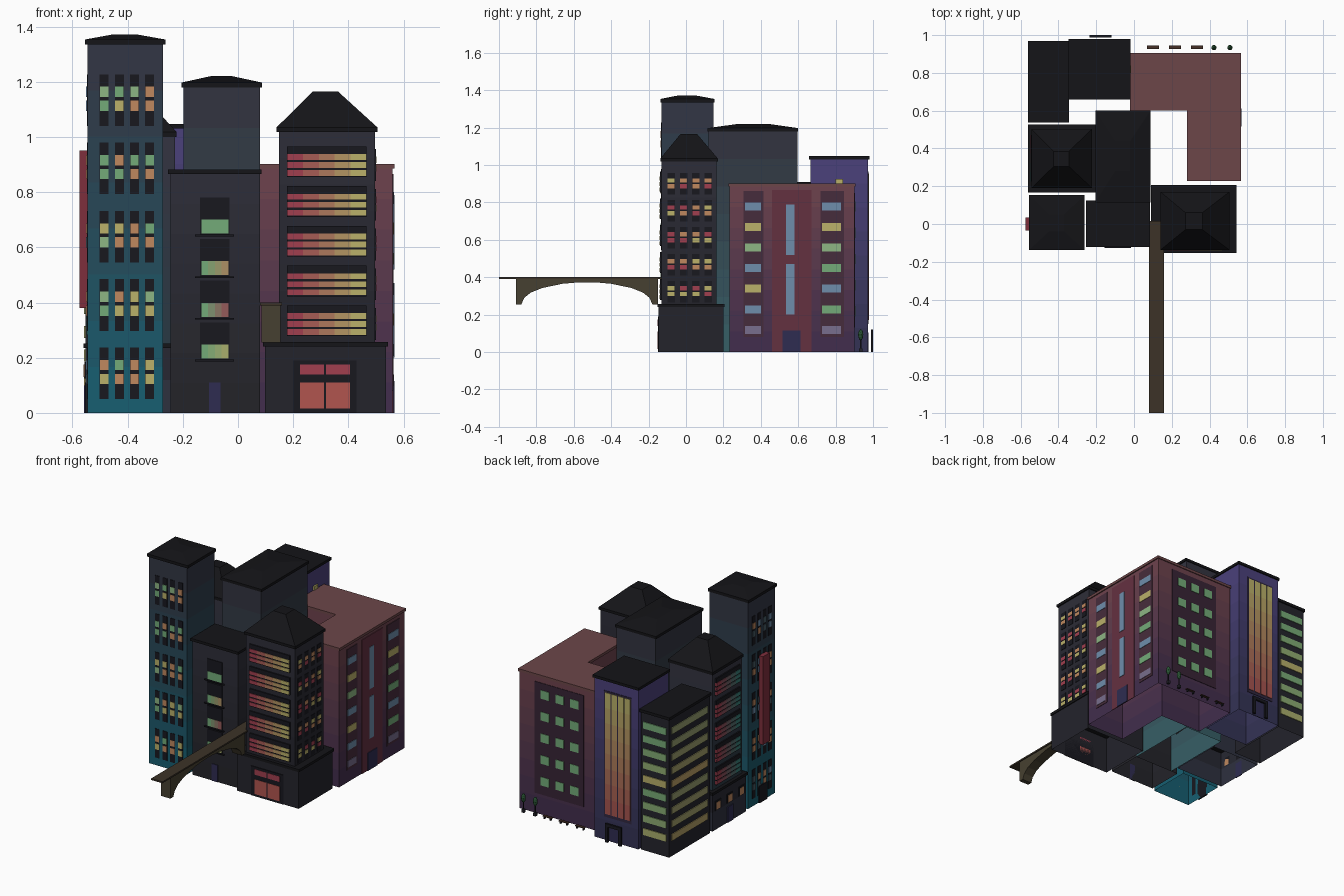
import bpy, bmesh, random
from mathutils import Matrix, Vector

if "Cube" in bpy.data.objects:
    bpy.data.objects.remove(bpy.data.objects["Cube"])

random.seed(4)
mats = {}


def mat(c):
    c = tuple(int(v) for v in c)
    if c not in mats:
        m = bpy.data.materials.new("colour_%d_%d_%d" % c)
        m.diffuse_color = [(v / 255) ** 2.2 for v in c] + [1]
        m.use_nodes = True
        m.node_tree.nodes["Principled BSDF"].inputs["Base Color"].default_value = m.diffuse_color
        mats[c] = m
    return mats[c]


def mix(a, b, t):
    return tuple(p + (q - p) * t for p, q in zip(a, b))


def finish(name, bm, colours):
    me = bpy.data.meshes.new(name)
    bm.to_mesh(me)
    bm.free()
    for c in colours:
        me.materials.append(mat(c))
    ob = bpy.data.objects.new(name, me)
    bpy.context.collection.objects.link(ob)
    return ob


def rect(x0, x1, y0, y1):
    return [(x0, y0), (x1, y0), (x1, y1), (x0, y1)]


def body(name, pts, z0, z1, top, bottom, n=8):
    """Open-bottomed walls, coloured from bottom to top in bands."""
    bm = bmesh.new()
    rings = [[bm.verts.new((x, y, z0 + (z1 - z0) * i / n)) for x, y in pts] for i in range(n + 1)]
    for i in range(n):
        for j in range(len(pts)):
            k = (j + 1) % len(pts)
            f = bm.faces.new((rings[i][j], rings[i][k], rings[i + 1][k], rings[i + 1][j]))
            f.material_index = i
    return finish(name, bm, [mix(bottom, top, (i + .5) / n) for i in range(n)])


def prism(name, pts, z0, z1, colour, top=None):
    """Closed slab; a different top outline gives a hipped roof."""
    bm = bmesh.new()
    a = [bm.verts.new((x, y, z0)) for x, y in pts]
    b = [bm.verts.new((x, y, z1)) for x, y in (top or pts)]
    bm.faces.new(a[::-1])
    bm.faces.new(b)
    for j in range(len(a)):
        k = (j + 1) % len(a)
        bm.faces.new((a[j], a[k], b[k], b[j]))
    return finish(name, bm, [colour])


def boxes(name, items):
    """One object from (low corner, high corner, colour) boxes."""
    bm, cols = bmesh.new(), []
    for lo, hi, c in items:
        c = tuple(int(v) for v in c)
        if c not in cols:
            cols.append(c)
        lo, hi = Vector(lo), Vector(hi)
        m = Matrix.Translation((lo + hi) / 2) @ Matrix.Diagonal((*(hi - lo), 1))
        r = bmesh.ops.create_cube(bm, size=1, matrix=m)
        for f in {f for v in r["verts"] for f in v.link_faces}:
            f.material_index = cols.index(c)
    return finish(name, bm, cols)


def on(face, p, u0, u1, z0, z1, d, c):
    """Thin panel standing d out of the wall at p."""
    q = p + d if face[0] == "+" else p - d
    lo, hi = min(p, q), max(p, q)
    if face[1] == "y":
        return ((u0, lo, z0), (u1, hi, z1), c)
    return ((lo, u0, z0), (hi, u1, z1), c)


ROOF, DARK, GREY, FRAME = (27, 27, 30), (40, 40, 47), (56, 55, 67), (30, 30, 36)
RED, ORANGE, GOLD, GREEN, BLUE = (160, 65, 80), (190, 135, 95), (185, 175, 105), (115, 170, 120), (110, 140, 170)
DOOR = (50, 48, 82)


def slot_windows(face, p, cols, groups, pitch, z0, h, w, palette):
    """Columns of dark slots, each with two lit panes."""
    out = []
    for u in cols:
        for g in range(groups):
            z = z0 + g * pitch
            out.append(on(face, p, u - w / 2, u + w / 2, z, z + h, .003, FRAME))
            for f in (.29, .56):
                c = random.choice(palette)
                out.append(on(face, p, u - w * .45, u + w * .45, z + h * f, z + h * (f + .2), .005, c))
    return out


def strip_windows(face, p, u0, u1, z0, c0, c1):
    """Five bands of three long lit strips, shading from c0 to c1."""
    out, n = [], 5
    for g in range(5):
        z = z0 + g * .144
        out.append(on(face, p, u0, u1, z, z + .112, .008, FRAME))
        for s in range(3):
            for i in range(n):
                a, b = u0 + (u1 - u0) * i / n, u0 + (u1 - u0) * (i + 1) / n
                out.append(on(face, p, a, b, z + .005 + s * .029, z + .026 + s * .029, .011, mix(c0, c1, i / (n - 1))))
    return out


# Front left tower
body("left_tower_walls", rect(-.545, -.272, -.13, .147), 0, 1.335, GREY, (28, 98, 116))
prism("left_tower_eave", rect(-.555, -.263, -.137, .153), 1.335, 1.353, ROOF)
prism("left_tower_roof", rect(-.555, -.263, -.137, .153), 1.353, 1.372, ROOF, rect(-.45, -.37, -.04, .05))
pal = [GREEN, GOLD, ORANGE, (140, 180, 130)]
boxes("left_tower_front_windows", slot_windows("-y", -.13, [-.485, -.43, -.375, -.32], 5, .2475, .05, .187, .033, pal))
boxes("left_tower_side_windows", slot_windows("-x", -.545, [-.077, -.022, .033, .088], 5, .2475, .05, .187, .033, [BLUE, ORANGE, (70, 90, 100)]))
boxes("left_tower_side_panel", [on("-x", -.545, -.035, .035, .38, .95, .03, (125, 50, 62)),
                                on("-x", -.545, -.04, .04, 0, .11, .01, FRAME)])

# Front middle block
body("middle_block_walls", rect(-.245, .08, -.115, .12), 0, .865, (50, 50, 60), (40, 40, 44))
prism("middle_block_roof", rect(-.253, .086, -.122, .125), .865, .882, ROOF)
items = [on("-y", -.115, -.105, -.063, 0, .11, .004, DOOR)]
for i in range(4):
    z = .193 + i * .151
    items += [on("-y", -.115, -.138, -.03, z, z + .135, .004, FRAME),
              on("-y", -.115, -.155, -.015, z - .006, z, .012, FRAME)]
    for j in range(4):
        a = -.133 + j * .0245
        items.append(on("-y", -.115, a, a + .0245, z + .004, z + .055, .006, mix(GREEN, [GOLD, RED, ORANGE, GREEN][i], j / 4)))
boxes("middle_block_windows", items)

# Tall central tower
body("central_tower_walls", rect(-.198, .08, .12, .595), 0, 1.18, (54, 53, 64), (58, 98, 105))
prism("central_tower_eave", rect(-.205, .087, .115, .6), 1.18, 1.197, ROOF)
prism("central_tower_roof", rect(-.205, .087, .115, .6), 1.197, 1.22, ROOF, rect(-.1, -.02, .28, .44))

# Front right tower on its shop base
body("shop_base_walls", rect(.097, .537, -.147, .2), 0, .24, DARK, DARK, 1)
prism("shop_base_ledge", rect(.09, .543, -.153, .207), .24, .257, ROOF)
body("right_tower_walls", rect(.148, .497, -.13, .163), .25, 1.02, (50, 50, 60), DARK)
prism("right_tower_eave", rect(.14, .505, -.137, .17), 1.018, 1.035, ROOF)
prism("right_tower_roof", rect(.14, .505, -.137, .17), 1.035, 1.165, ROOF, rect(.272, .362, -.03, .06))
boxes("right_tower_front_windows", strip_windows("-y", -.13, .178, .465, .278, RED, GOLD))
boxes("right_tower_side_windows", slot_windows("+x", .497, [-.08, -.013, .053, .118], 5, .144, .265, .115, .04, [RED, ORANGE, GOLD]))
items = [on("-y", -.147, .2, .43, 0, .19, .004, FRAME)]
for a, b in ((.225, .311), (.319, .405)):
    items += [on("-y", -.147, a, b, .015, .11, .006, (175, 85, 80)), on("-y", -.147, a, b, .14, .175, .006, RED)]
boxes("shop_front", items)

# Left side tower with hipped roof on a low base
body("side_base_walls", rect(-.553, -.205, .175, .52), 0, .24, DARK, (52, 56, 72), 2)
prism("side_base_ledge", rect(-.56, -.198, .168, .527), .235, .252, ROOF)
body("side_tower_walls", rect(-.538, -.228, .195, .498), .24, 1.01, GREY, (45, 60, 70))
prism("side_tower_eave", rect(-.543, -.222, .19, .503), 1.0, 1.018, ROOF)
prism("side_tower_roof", rect(-.543, -.222, .19, .503), 1.018, 1.15, ROOF, rect(-.425, -.345, .305, .385))
boxes("side_tower_windows", strip_windows("-x", -.538, .225, .47, .278, (60, 125, 120), RED))
items = [on("-x", -.553, .31, .37, 0, .1, .005, DOOR)]
for y in (.225, .345, .465):
    items += [on("-x", -.553, y - .03, y + .03, .125, .185, .004, FRAME), on("-x", -.553, y - .02, y + .02, .13, .175, .006, ORANGE)]
boxes("side_base_windows", items)

# L-shaped apartment block
ell = [(-.015, .605), (.285, .605), (.285, .232), (.56, .232), (.56, .9), (-.015, .9)]
lip = [(-.02, .6), (.28, .6), (.28, .227), (.567, .227), (.567, .906), (-.02, .906)]
body("apartment_walls", ell, 0, .885, (112, 70, 78), (66, 48, 78))
prism("apartment_roof", lip, .885, .902, (108, 72, 74))
items = [on("+x", .56, .46, .67, 0, .865, .004, (100, 52, 66)), on("+x", .56, .515, .612, 0, .115, .008, DOOR)]
items += [on("+x", .56, .535, .58, a, b, .007, BLUE) for a, b in ((.2, .47), (.52, .79))]
for y0, y1 in ((.307, .415), (.718, .845)):
    items.append(on("+x", .56, y0, y1, .08, .86, .003, (72, 48, 62)))
    for i in range(7):
        c = random.choice([GREEN, GOLD, BLUE, (140, 180, 130)]) if i else (120, 110, 140)
        items.append(on("+x", .56, y0 + .009, y1 - .015, .097 + i * .11, .14 + i * .11, .006, c))
boxes("apartment_side_windows", items)
items = [on("+y", .9, .1, .45, .13, .85, .003, (58, 40, 56))]
for x in (.165, .27, .375):
    items += [on("+y", .9, x - .03, x + .03, .19 + i * .14, .245 + i * .14, .006, GREEN) for i in range(5)]
boxes("apartment_back_windows", items)

# Benches and shrubs behind the apartments
items = []
for x in (.1, .217, .333):
    items.append(((x - .032, .926, .014), (x + .032, .944, .019), (70, 50, 42)))
    items += [((x + s - .004, .928, 0), (x + s + .004, .942, .014), FRAME) for s in (-.022, .022)]
boxes("benches", items)
for x in (.423, .508):
    bm = bmesh.new()
    bmesh.ops.create_icosphere(bm, subdivisions=2, radius=1, matrix=Matrix.Translation((x, .934, .092)) @ Matrix.Diagonal((.014, .014, .03, 1)))
    finish("shrub", bm, [(45, 85, 55)])
    boxes("shrub_pot", [((x - .003, .931, 0), (x + .003, .937, .07), FRAME), ((x - .009, .925, 0), (x + .009, .943, .02), DARK)])

# Purple back tower
body("purple_tower_walls", rect(-.34, -.025, .665, .972), 0, 1.03, (78, 68, 125), (54, 54, 84))
prism("purple_tower_roof", rect(-.347, -.018, .658, .98), 1.03, 1.047, ROOF)
items = [on("+y", .972, -.292, -.095, .15, .965, .003, (52, 44, 66)), on("+y", .972, -.22, -.14, 0, .105, .004, DOOR)]
for i in range(4):
    x = -.285 + i * .047
    items += [on("+y", .972, x, x + .04, .17 + k * .098, .268 + k * .098, .006, mix((165, 85, 80), GOLD, k / 7)) for k in range(8)]
boxes("purple_tower_windows", items)
boxes("purple_tower_portal", [((-.235, .988, 0), (-.215, 1, .12), FRAME), ((-.14, .988, 0), (-.12, 1, .12), FRAME),
                              ((-.235, .988, .1), (-.12, 1, .12), FRAME)])
boxes("roof_light", [on("+x", -.025, .8, .84, .902, .926, .01, GOLD)])

# Back left office block with window bands on two sides
body("office_walls", rect(-.553, -.352, .545, .962), 0, .89, DARK, DARK, 1)
prism("office_roof", rect(-.56, -.345, .538, .97), .89, .908, ROOF)
items = []
for i in range(9):
    z = .1 + i * .086
    c = mix(GREEN, GOLD, random.random())
    items += [on("+y", .962, -.535, -.37, z, z + .043, .005, c), on("-x", -.553, .57, .94, z, z + .043, .005, mix(c, ORANGE, .4))]
boxes("office_windows", items)

# Arched bridge reaching forward
boxes("bridge_deck", [((.08, -1, .39), (.16, .015, .4), (62, 54, 44))])
half = [(.38, .255), (.35, .255), (.335, .29), (.3, .318), (.24, .342), (.13, .365), (.04, .373)]
arch = [(-.53 - u, z) for u, z in half] + [(-.53 + u, z) for u, z in half[::-1]]
bm = bmesh.new()
rows = [[(bm.verts.new((x, y, z)), bm.verts.new((x, y, .391))) for y, z in arch] for x in (.086, .154)]
for (a, b), (c, d), (e, f), (g, h) in zip(rows[0], rows[0][1:], rows[1], rows[1][1:]):
    for q in ((a, b, d, c), (e, g, h, f), (a, c, g, e), (b, f, h, d)):
        bm.faces.new(q)
for i in (0, -1):
    (a, b), (e, f) = rows[0][i], rows[1][i]
    bm.faces.new((a, e, f, b))
bmesh.ops.recalc_face_normals(bm, faces=bm.faces)
finish("bridge_arch", bm, [(72, 66, 52)])
